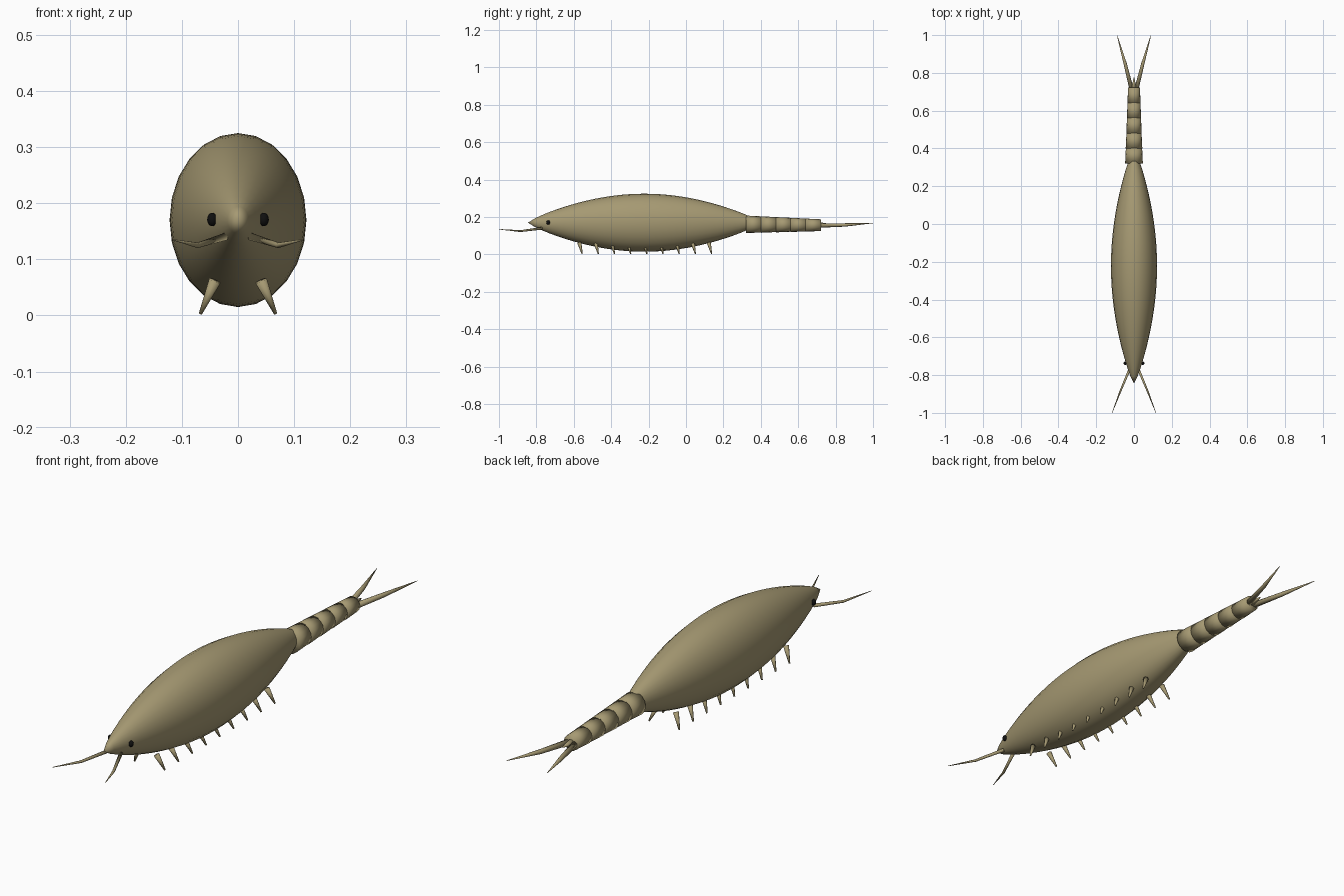
import bpy, bmesh, math
from mathutils import Vector

if "Cube" in bpy.data.objects:
    bpy.data.objects.remove(bpy.data.objects["Cube"], do_unlink=True)


def make_material(name, color):
    mat = bpy.data.materials.new(name)
    mat.use_nodes = True
    mat.diffuse_color = color
    mat.node_tree.nodes["Principled BSDF"].inputs["Base Color"].default_value = color
    return mat


shell = make_material("olive tan", (0.38, 0.32, 0.17, 1))
black = make_material("black", (0.005, 0.005, 0.005, 1))


def finish(name, bm, mat):
    bmesh.ops.recalc_face_normals(bm, faces=bm.faces)
    mesh = bpy.data.meshes.new(name)
    bm.to_mesh(mesh)
    bm.free()
    mesh.materials.append(mat)
    for p in mesh.polygons:
        p.use_smooth = True
    obj = bpy.data.objects.new(name, mesh)
    bpy.context.collection.objects.link(obj)
    return obj


def tube(name, points, radii, sides=10, mat=shell):
    """Loft round rings along a path; a zero radius closes to a point."""
    bm = bmesh.new()
    pts = [Vector(p) for p in points]
    rings = []
    for i, (p, r) in enumerate(zip(pts, radii)):
        axis = (pts[min(i + 1, len(pts) - 1)] - pts[max(i - 1, 0)]).normalized()
        u = axis.cross(Vector((1, 0, 0))).normalized()
        v = axis.cross(u)
        ring = []
        for k in range(sides):
            a = math.tau * k / sides
            ring.append(bm.verts.new(p + r * (math.cos(a) * u + math.sin(a) * v)))
        rings.append(ring)
    for a, b in zip(rings, rings[1:]):
        for k in range(sides):
            j = (k + 1) % sides
            bm.faces.new((a[k], a[j], b[j], b[k]))
    bm.faces.new(rings[0])
    bm.faces.new(rings[-1])
    bmesh.ops.remove_doubles(bm, verts=bm.verts, dist=0.00001)
    return finish(name, bm, mat)


# Spindle body: oval rings swelling from the snout and shrinking into the tail
front, back, steps = -0.845, 0.40, 32
body = tube(
    "body",
    [(0, front + (back - front) * i / steps, 0) for i in range(steps + 1)],
    [max(math.sin(math.pi * i / steps), 0) ** 0.8 for i in range(steps + 1)],
    sides=24,
)
for vert in body.data.vertices:
    vert.co.x *= 0.122
    vert.co.z = 0.17 + 0.155 * vert.co.z

# Segmented abdomen, each ring slightly tapered
for i in range(5):
    y = 0.32 + 0.08 * i
    r = 0.047 - 0.003 * i
    z = 0.161 - 0.001 * i
    tube(f"tail_segment_{i + 1}", [(0, y, z), (0, y + 0.083, z)], [r, r - 0.004], 16)

# Short point between the tail spikes
tube("tail_point", [(0, 0.71, 0.158), (0, 0.775, 0.16)], [0.016, 0.002])

for side, s in (("left", 1), ("right", -1)):
    # Tail spikes
    tube(
        f"tail_spike_{side}",
        [(s * 0.012, 0.71, 0.155), (s * 0.047, 0.85, 0.158), (s * 0.09, 1.0, 0.168)],
        [0.012, 0.009, 0.001],
    )
    # Bent antennae
    tube(
        f"antenna_{side}",
        [(s * 0.024, -0.77, 0.14), (s * 0.072, -0.885, 0.125), (s * 0.116, -1.0, 0.135)],
        [0.007, 0.005, 0.001],
    )
    # Row of short legs
    for i in range(9):
        y = -0.555 + 0.0865 * i
        tube(
            f"leg_{side}_{i + 1}",
            [(s * 0.041, y - 0.015, 0.062), (s * 0.067, y, 0.003)],
            [0.011, 0.003],
            8,
        )
    # Eyes
    bm = bmesh.new()
    bmesh.ops.create_uvsphere(bm, u_segments=12, v_segments=8, radius=1)
    for vert in bm.verts:
        x, y, z = vert.co
        vert.co = (s * 0.046 + x * 0.009, -0.737 + y * 0.01, 0.171 + z * 0.012)
    finish(f"eye_{side}", bm, black)
